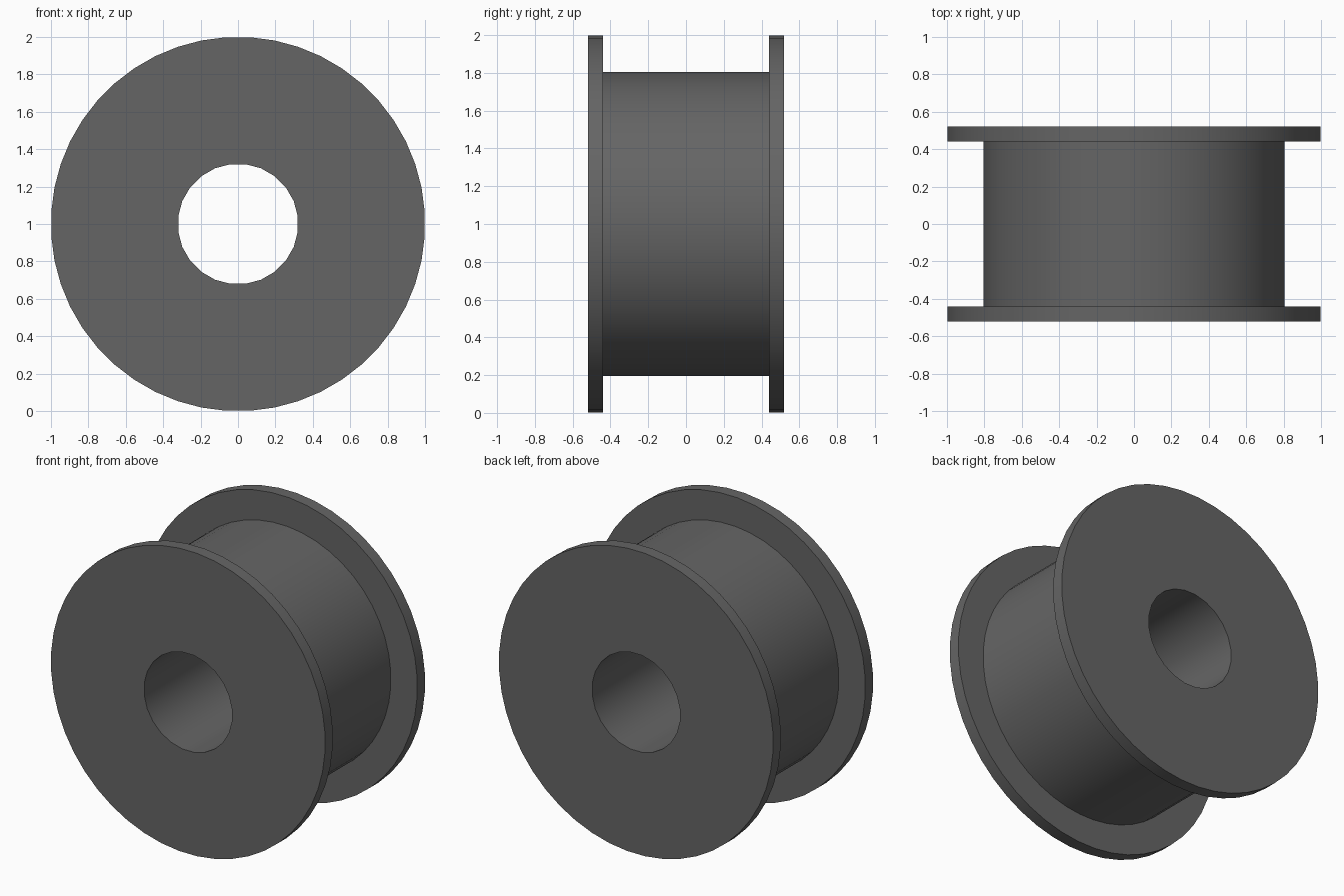
import bpy, math
from mathutils import Matrix

cube = bpy.data.objects.get("Cube")
if cube:
    bpy.data.objects.remove(cube, do_unlink=True)

AXIS_HEIGHT = 1.0
FLANGE_RADIUS, DRUM_RADIUS, BORE_RADIUS = 1.0, 0.807, 0.322
HALF_WIDTH, FLANGE_INNER = 0.52, 0.44

grey = bpy.data.materials.new("dark grey")
grey.use_nodes = True
colour = (0.13, 0.13, 0.13, 1)
grey.diffuse_color = colour
grey.node_tree.nodes["Principled BSDF"].inputs["Base Color"].default_value = colour


def disc(name, radius, y0, y1, sides):
    """Solid cylinder lying along y between y0 and y1."""
    bpy.ops.mesh.primitive_cylinder_add(vertices=sides, radius=radius, depth=y1 - y0)
    ob = bpy.context.object
    ob.name = name
    # half-step turn puts a flat facet on each axis
    turn = Matrix.Rotation(math.pi / sides, 4, "Z")
    lay = Matrix.Rotation(math.pi / 2, 4, "X")
    ob.data.transform(lay @ turn)
    ob.location = (0, (y0 + y1) / 2, AXIS_HEIGHT)
    ob.data.materials.append(grey)
    return ob


# Two flanges and the drum between them
parts = [
    disc("front_flange", FLANGE_RADIUS, -HALF_WIDTH, -FLANGE_INNER, 48),
    disc("back_flange", FLANGE_RADIUS, FLANGE_INNER, HALF_WIDTH, 48),
    disc("drum", DRUM_RADIUS, -FLANGE_INNER, FLANGE_INNER, 48),
]

# Bore through every part
cutter = disc("bore_cutter", BORE_RADIUS, -1, 1, 24)
cutter.hide_render = True
for part in parts:
    bpy.ops.object.select_all(action="DESELECT")
    part.select_set(True)
    bpy.context.view_layer.objects.active = part
    bore = part.modifiers.new("bore", "BOOLEAN")
    bore.operation = "DIFFERENCE"
    bore.solver = "EXACT"
    bore.object = cutter
    bpy.ops.object.modifier_apply(modifier=bore.name)
    bpy.ops.object.shade_smooth_by_angle(angle=math.radians(35))
bpy.data.objects.remove(cutter, do_unlink=True)
